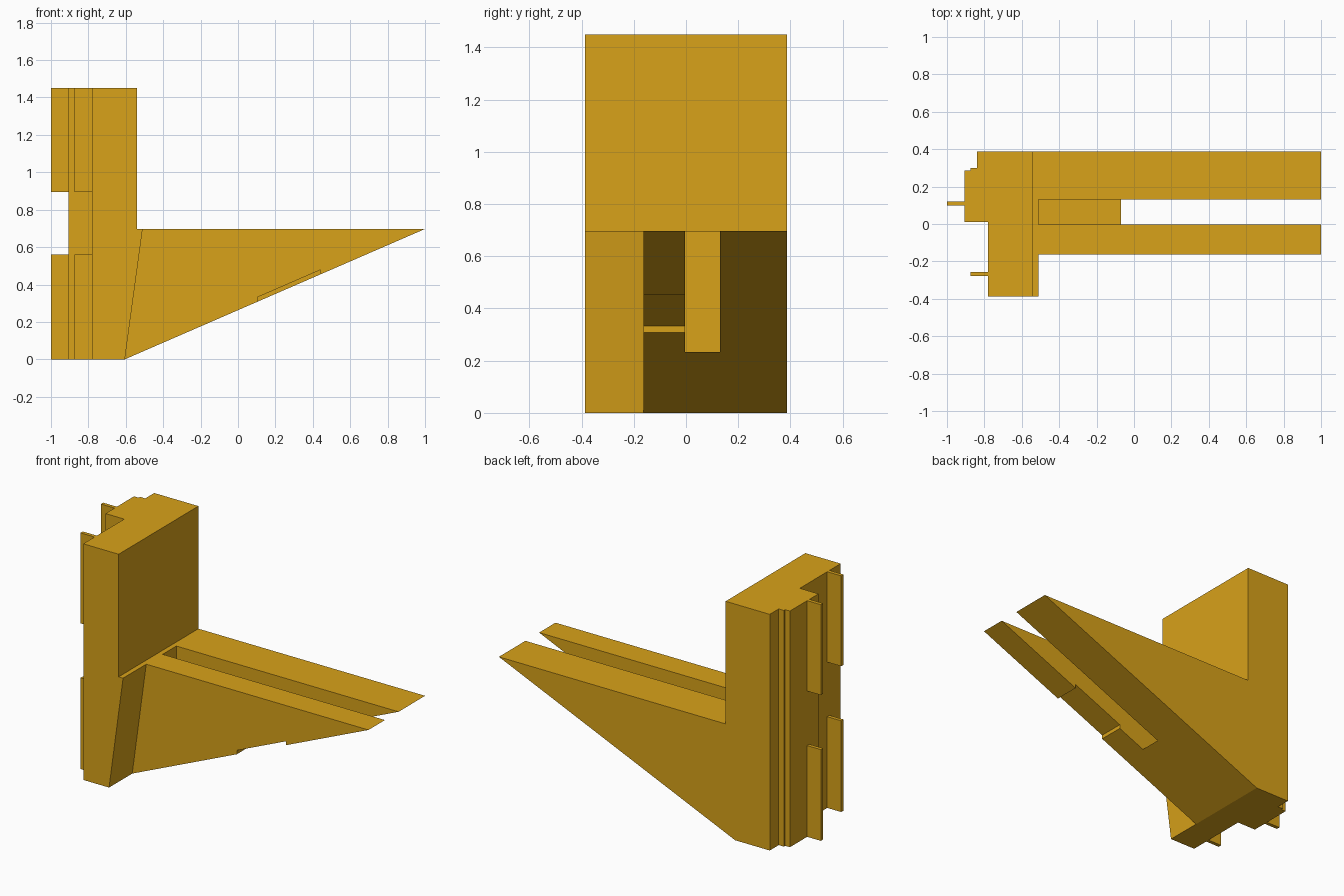
import bpy, bmesh

if "Cube" in bpy.data.objects:
    bpy.data.objects.remove(bpy.data.objects["Cube"])

gold = bpy.data.materials.new("gold")
gold.diffuse_color = (0.69, 0.36, 0.01, 1)
gold.use_nodes = True
gold.node_tree.nodes["Principled BSDF"].inputs["Base Color"].default_value = gold.diffuse_color


def prism(name, profile, y0, y1):
    """Extrude an (x, z) profile along y."""
    bm = bmesh.new()
    face = bm.faces.new([bm.verts.new((x, y0, z)) for x, z in profile])
    ext = bmesh.ops.extrude_face_region(bm, geom=[face])
    verts = [v for v in ext["geom"] if isinstance(v, bmesh.types.BMVert)]
    bmesh.ops.translate(bm, verts=verts, vec=(0, y1 - y0, 0))
    bmesh.ops.recalc_face_normals(bm, faces=bm.faces)
    mesh = bpy.data.meshes.new(name)
    bm.to_mesh(mesh)
    bm.free()
    mesh.materials.append(gold)
    obj = bpy.data.objects.new(name, mesh)
    bpy.context.collection.objects.link(obj)
    return obj


def box(name, x0, x1, y0, y1, z0, z1):
    return prism(name, [(x0, z0), (x1, z0), (x1, z1), (x0, z1)], y0, y1)


def cut(target, cutter):
    mod = target.modifiers.new("cut", "BOOLEAN")
    mod.operation = "DIFFERENCE"
    mod.solver = "EXACT"
    mod.object = cutter
    bpy.context.view_layer.objects.active = target
    bpy.ops.object.modifier_apply(modifier=mod.name)
    bpy.data.objects.remove(cutter, do_unlink=True)


W, H, SHELF = 0.387, 1.45, 0.697
FOOT, TIP = -0.605, 1.0
slope = SHELF / (TIP - FOOT)


def under(x):
    return (x - FOOT) * slope


# Upright and tapered arm share one side profile
bracket = prism("bracket_body", [(-0.907, 0), (FOOT, 0), (TIP, SHELF), (-0.54, SHELF),
                                 (-0.54, H), (-0.907, H)], -W, W)

# Front corner: arm removed beyond a slanted face
lean = (FOOT + 0.51) / -SHELF
cut(bracket, prism("corner_cutter", [(FOOT - 0.1 * lean, -0.1), (1.2, -0.1), (1.2, 0.8),
                                     (FOOT + 0.8 * lean, 0.8)], -0.6, -0.162))

# Slot that splits the arm into two prongs
cut(bracket, box("slot_cutter", -0.51, 1.2, -0.003, 0.13, under(-0.07), 0.9))

# Shallow notch under the front prong
a, b, d = 0.105, 0.44, 0.024
cut(bracket, prism("notch_cutter", [(a, under(a) - 0.1), (b, under(b) - 0.1),
                                    (b, under(b) + d), (a, under(a) + d)], -0.3, 0.05))

# Stepped back of the upright
for x, y0, y1 in [(-0.78, -0.6, 0.01), (-0.875, 0.287, 0.6), (-0.84, 0.30, 0.6)]:
    cut(bracket, box("step_cutter", -1.2, x, y0, y1, -0.1, 1.6))

# Hooking tabs, upper and lower on each back face
for side, x0, x1, y0, y1 in [("rear", -1.0, -0.907, 0.098, 0.12),
                             ("front", -0.875, -0.78, -0.278, -0.256)]:
    for level, z0, z1 in [("lower", 0, 0.56), ("upper", 0.895, H)]:
        box(f"{side}_{level}_tab", x0, x1, y0, y1, z0, z1)
